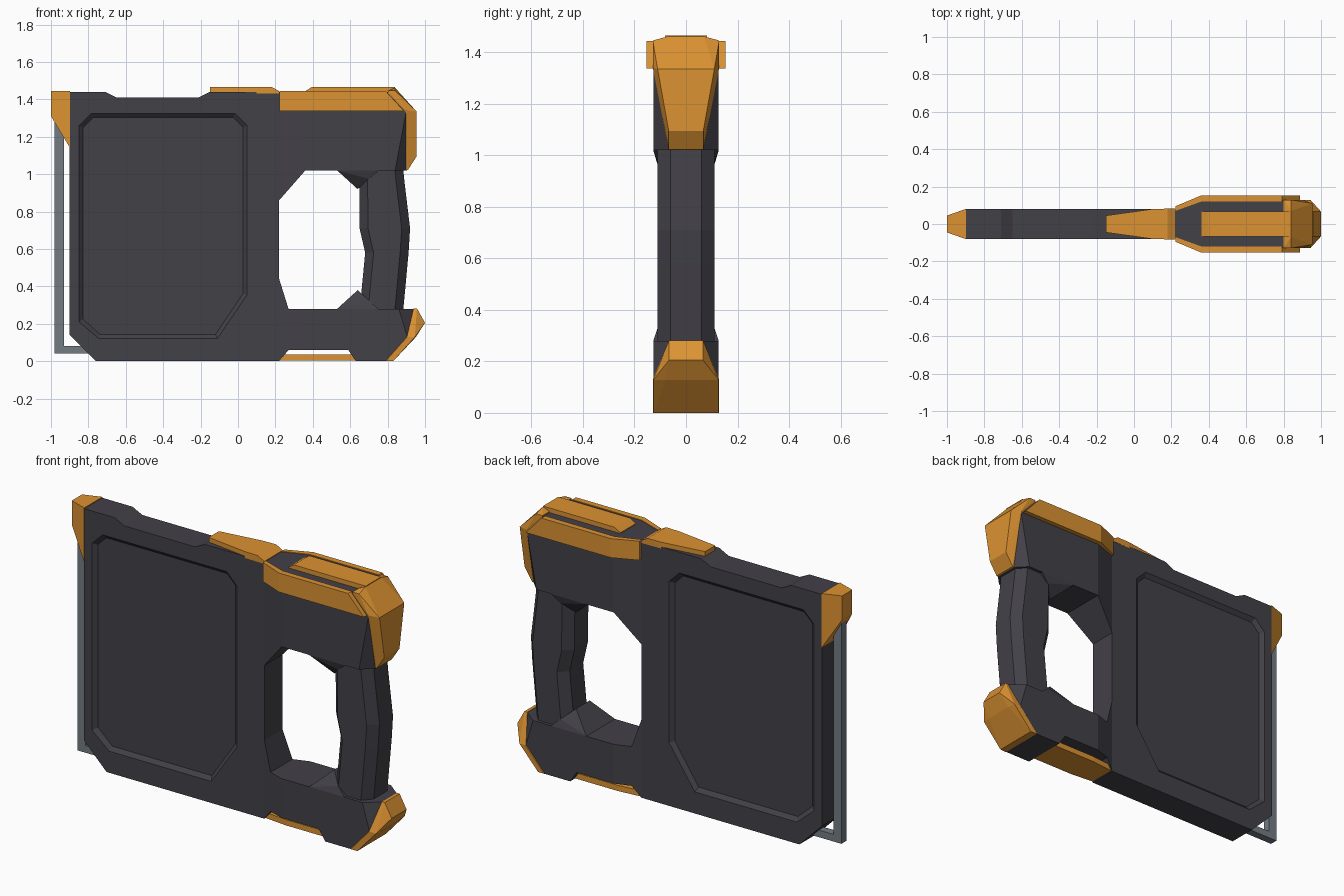
import bpy, bmesh


def material(name, rgb):
    m = bpy.data.materials.new(name)
    m.diffuse_color = (*rgb, 1)
    return m


DARK = material("charcoal", (0.055, 0.052, 0.064))
ORANGE = material("orange", (0.72, 0.29, 0.032))
STEEL = material("grey steel", (0.17, 0.20, 0.225))


def finish(name, bm, mat):
    bmesh.ops.recalc_face_normals(bm, faces=bm.faces)
    me = bpy.data.meshes.new(name)
    bm.to_mesh(me)
    bm.free()
    me.materials.append(mat)
    ob = bpy.data.objects.new(name, me)
    bpy.context.collection.objects.link(ob)
    return ob


def hull(name, mat, *groups):
    """Each group is a convex block of (x, y, z) points."""
    bm = bmesh.new()
    for pts in groups:
        vs = [bm.verts.new(p) for p in pts]
        r = bmesh.ops.convex_hull(bm, input=vs)
        junk = {v for v in r["geom_interior"] + r["geom_unused"]
                if isinstance(v, bmesh.types.BMVert)}
        bmesh.ops.delete(bm, geom=list(junk), context='VERTS')
    bmesh.ops.dissolve_limit(bm, angle_limit=0.01, verts=bm.verts, edges=bm.edges)
    return finish(name, bm, mat)


def sym(pts):
    """(x, z, half width) -> points on both sides of y = 0."""
    return [(x, s * h, z) for x, z, h in pts for s in (-1, 1)]


def prism(name, mat, profile, h):
    bm = bmesh.new()
    f = bm.faces.new([bm.verts.new((x, -h, z)) for x, z in profile])
    r = bmesh.ops.extrude_face_region(bm, geom=[f])
    vs = [v for v in r["geom"] if isinstance(v, bmesh.types.BMVert)]
    bmesh.ops.translate(bm, verts=vs, vec=(0, 2 * h, 0))
    return finish(name, bm, mat)


# main slab with a recessed panel on each side
body = prism("body_slab", DARK, [
    (-0.9, 0.14), (-0.76, 0), (0.22, 0), (0.22, 1.44), (-0.15, 1.44), (-0.21, 1.41),
    (-0.65, 1.41), (-0.71, 1.44), (-0.9, 1.44)], 0.08)
rim = [(-0.85, 0.21), (-0.745, 0.12), (-0.11, 0.12), (0.05, 0.355),
       (0.05, 1.26), (-0.015, 1.325), (-0.785, 1.325), (-0.85, 1.26)]
floor = [(-0.828, 0.225), (-0.737, 0.143), (-0.12, 0.143), (0.027, 0.362),
         (0.027, 1.25), (-0.025, 1.302), (-0.775, 1.302), (-0.828, 1.25)]
for s in (-1, 1):
    cutter = hull("panel_cutter", DARK, [(x, s * 0.081, z) for x, z in rim]
                  + [(x, s * 0.06, z) for x, z in floor])
    mod = body.modifiers.new("recess", 'BOOLEAN')
    mod.operation, mod.solver, mod.object = 'DIFFERENCE', 'EXACT', cutter
    bpy.context.view_layer.objects.active = body
    bpy.ops.object.modifier_apply(modifier=mod.name)
    bpy.data.objects.remove(cutter)

# upper and lower arms of the handle frame, flaring out from the slab
hull("upper_arm", DARK,
     sym([(0.22, 0.86, 0.08), (0.22, 1.44, 0.08), (0.36, 1.02, 0.127), (0.36, 1.44, 0.127)]),
     sym([(0.36, 1.02, 0.127), (0.36, 1.44, 0.127), (0.80, 1.44, 0.127), (0.90, 1.34, 0.127),
          (0.84, 1.02, 0.127), (0.90, 1.02, 0.065)]))
hull("lower_arm", DARK,
     sym([(0.22, 0, 0.08), (0.22, 0.44, 0.08), (0.27, 0.28, 0.097), (0.27, 0.06, 0.097)]),
     sym([(x, z, h) for x, h in ((0.27, 0.097), (0.36, 0.127), (0.59, 0.127))
          for z in (0.06, 0.28)]),
     sym([(0.59, 0.06, 0.127), (0.59, 0.28, 0.127), (0.63, 0, 0.127), (0.79, 0, 0.127),
          (0.905, 0.13, 0.127), (0.86, 0.28, 0.127), (0.94, 0.28, 0.065)]))

# wedges where the grip meets the arms
for name, z, d in (("upper_wedge", 1.02, -1), ("lower_wedge", 0.28, 1)):
    hull(name, DARK, sym([(0.53, z, 0.127), (0.70, z + d * 0.045, 0.112),
                          (0.75, z, 0.127), (0.64, z + d * 0.10, 0.06)]))

# bent eight-sided grip
bm = bmesh.new()
rings = []
for z, a, b in ((0.24, 0.655, 0.88), (0.32, 0.655, 0.888), (0.58, 0.68, 0.912),
                (0.71, 0.65, 0.92), (0.96, 0.648, 0.89), (1.06, 0.648, 0.88)):
    section = [(a, -0.06), (a + 0.045, -0.11), (b - 0.045, -0.11), (b, -0.06),
               (b, 0.06), (b - 0.045, 0.11), (a + 0.045, 0.11), (a, 0.06)]
    rings.append([bm.verts.new((x, y, z)) for x, y in section])
for r, q in zip(rings, rings[1:]):
    for i in range(8):
        j = (i + 1) % 8
        bm.faces.new((r[i], r[j], q[j], q[i]))
bm.faces.new(rings[0])
bm.faces.new(rings[-1])
finish("grip", bm, DARK)

# orange side rails on the upper arm
for s, side in ((-1, "front"), (1, "back")):
    hull(side + "_rail", ORANGE,
         [(x, s * y, z) for x, i, o in ((0.222, 0.07, 0.095), (0.36, 0.12, 0.153))
          for y in (i, o) for z in (1.337, 1.444)],
         [(x, s * y, z) for x, z in ((0.36, 1.337), (0.36, 1.444), (0.79, 1.444), (0.888, 1.337))
          for y in (0.12, 0.153)])

# orange corner guards
hull("upper_rear_guard", ORANGE, sym([
    (0.80, 1.446, 0.129), (0.90, 1.34, 0.129), (0.90, 1.02, 0.066), (0.84, 1.446, 0.129),
    (0.84, 1.462, 0.07), (0.955, 1.335, 0.11), (0.955, 1.095, 0.067), (0.908, 1.022, 0.067)]))
hull("lower_rear_guard", ORANGE, sym([
    (0.94, 0.282, 0.066), (0.905, 0.13, 0.129), (0.79, 0, 0.129), (0.957, 0.282, 0.066),
    (1.0, 0.205, 0.066), (0.95, 0.128, 0.08), (0.945, 0.128, 0.127),
    (0.83, 0, 0.127)]))
hull("upper_front_guard", ORANGE, sym([
    (-1.0, 1.445, 0.045), (-1.0, 1.31, 0.045), (-0.898, 1.445, 0.081), (-0.898, 1.14, 0.081)]))

# orange strips on the top and under the lower arm
hull("top_front_strip", ORANGE, sym([
    (-0.15, 1.43, 0.045), (-0.15, 1.466, 0.045), (0.10, 1.43, 0.08), (0.10, 1.466, 0.08),
    (0.18, 1.466, 0.082), (0.22, 1.43, 0.082), (0.22, 1.444, 0.082)]))
hull("top_rear_strip", ORANGE, sym([
    (0.36, 1.43, 0.068), (0.36, 1.444, 0.068), (0.395, 1.466, 0.068),
    (0.84, 1.466, 0.068), (0.84, 1.43, 0.068)]))
hull("bottom_strip", ORANGE,
     sym([(x, z, h) for x, h in ((0.21, 0.075), (0.34, 0.075), (0.36, 0.09))
          for z in (0.004, 0.036)]),
     sym([(x, z, 0.09) for x in (0.36, 0.65) for z in (0.004, 0.036)]))

# steel bracket around the front edge
prism("front_bracket", STEEL, [(-0.98, 0.04), (-0.75, 0.04), (-0.75, 0.08), (-0.93, 0.08),
                               (-0.93, 1.38), (-0.98, 1.38)], 0.022)
